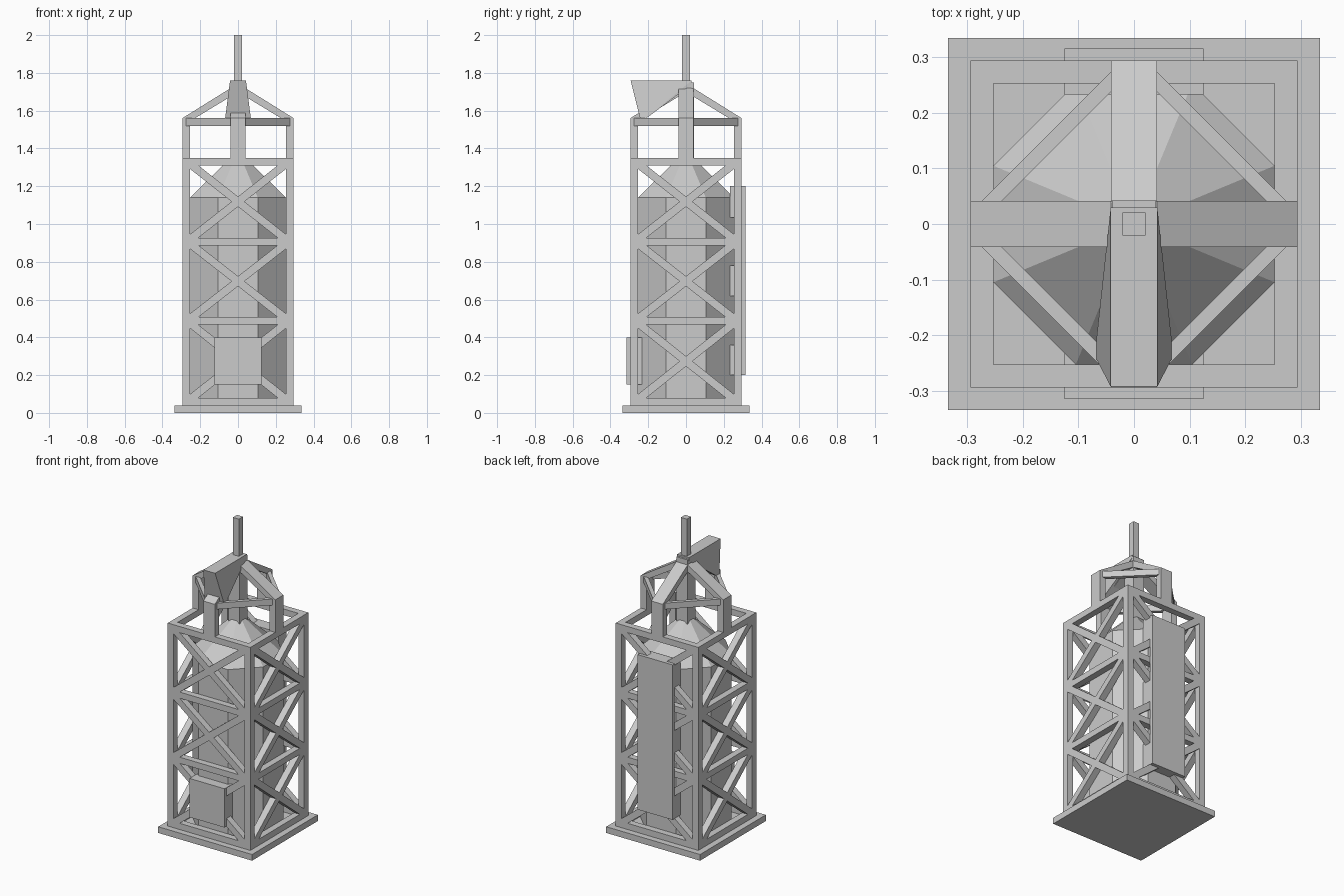
import bpy, bmesh
from math import pi, cos, atan2, hypot
from mathutils import Matrix, Vector

cube = bpy.data.objects.get("Cube")
if cube:
    bpy.data.objects.remove(cube, do_unlink=True)

grey = bpy.data.materials.new("light grey")
grey.use_nodes = True
grey.diffuse_color = (0.6, 0.6, 0.6, 1)
grey.node_tree.nodes["Principled BSDF"].inputs["Base Color"].default_value = (0.6, 0.6, 0.6, 1)


def finish(name, bm):
    bmesh.ops.recalc_face_normals(bm, faces=bm.faces)
    mesh = bpy.data.meshes.new(name)
    bm.to_mesh(mesh)
    bm.free()
    mesh.materials.append(grey)
    obj = bpy.data.objects.new(name, mesh)
    bpy.context.collection.objects.link(obj)
    return obj


def add_box(bm, lo, hi, matrix=Matrix()):
    lo, hi = Vector(lo), Vector(hi)
    local = Matrix.Translation((lo + hi) / 2) @ Matrix.Diagonal((*(hi - lo), 1))
    bmesh.ops.create_cube(bm, size=1, matrix=matrix @ local)


def box(name, lo, hi):
    bm = bmesh.new()
    add_box(bm, lo, hi)
    return finish(name, bm)


def extrude_profile(bm, points, half, matrix=Matrix()):
    # Profile in the y-z plane, given thickness along x
    face = bm.faces.new([bm.verts.new(matrix @ Vector((-half, y, z))) for y, z in points])
    out = bmesh.ops.extrude_face_region(bm, geom=[face])["geom"]
    moved = [v for v in out if isinstance(v, bmesh.types.BMVert)]
    bmesh.ops.translate(bm, verts=moved, vec=matrix.to_3x3() @ Vector((2 * half, 0, 0)))


quarter_turns = [Matrix.Rotation(i * pi / 2, 4, "Z") for i in range(4)]
OUT, IN = 0.295, 0.253
MID = (OUT + IN) / 2
rails = [0.06, 0.487, 0.907, 1.33]

box("base_plate", (-0.335, -0.335, 0), (0.335, 0.335, 0.04))

# Square lattice frame: posts, rails and crossed braces on each side
posts, rail_bm, braces = bmesh.new(), bmesh.new(), bmesh.new()
for turn in quarter_turns:
    add_box(posts, (IN, -OUT, 0.04), (OUT, -IN, 1.35), turn)
    for z in rails:
        add_box(rail_bm, (-IN, -OUT, z - 0.02), (IN, -IN, z + 0.02), turn)
    for low, high in zip(rails, rails[1:]):
        rise, run = high - low, 2 * MID - 0.01
        length = hypot(rise, run) - 0.03
        for side in (1, -1):
            place = (turn @ Matrix.Translation((0, -MID, (low + high) / 2))
                     @ Matrix.Rotation(side * atan2(rise, run), 4, "Y"))
            add_box(braces, (-length / 2, -0.021, -0.021), (length / 2, 0.021, 0.021), place)
finish("corner_posts", posts)
finish("frame_rails", rail_bm)
finish("cross_braces", braces)

# Eight-sided tank with a conical roof
radius = 0.253 / cos(pi / 8)
for name, bottom, top, tip in (("tank", 0.04, 1.14, radius), ("tank_roof", 1.14, 1.39, 0)):
    bm = bmesh.new()
    bmesh.ops.create_cone(bm, cap_ends=True, segments=8, radius1=radius, radius2=tip,
                          depth=top - bottom,
                          matrix=Matrix.Translation((0, 0, (top + bottom) / 2))
                          @ Matrix.Rotation(pi / 8, 4, "Z"))
    finish(name, bm)

# Upper crown: bent posts leaning in to the middle, joined by diagonal bars
crown, ties = bmesh.new(), bmesh.new()
bent = [(-IN, 1.34), (-OUT, 1.34), (-OUT, 1.56), (-0.03, 1.725), (-0.03, 1.68), (-IN, 1.545)]
for turn in quarter_turns:
    extrude_profile(crown, bent, 0.041, turn)
    diagonal = turn @ Matrix.Rotation(pi / 4, 4, "Z")
    add_box(ties, (-0.175, -0.223, 1.52), (0.175, -0.198, 1.56), diagonal)
finish("crown_arms", crown)
finish("crown_ties", ties)

box("centre_pole", (-0.04, -0.04, 1.25), (0.04, 0.042, 1.75))
box("mast", (-0.021, -0.021, 1.74), (0.021, 0.021, 2))

# Wedge-shaped hood overhanging the front
bm = bmesh.new()
for x, y, z in ((0.042, -0.293, 1.76), (0.042, 0.03, 1.76), (0.042, 0.03, 1.74),
                (0.068, -0.243, 1.56), (0.068, -0.21, 1.56)):
    for side in (1, -1):
        bm.verts.new((side * x, y, z))
bmesh.ops.convex_hull(bm, input=bm.verts)
bmesh.ops.dissolve_limit(bm, angle_limit=0.01, verts=bm.verts, edges=bm.edges)
finish("front_hood", bm)

# Control box on the front, notched panel on the back
box("front_box", (-0.125, -0.315, 0.15), (0.125, -0.233, 0.4))
bm = bmesh.new()
outline = [(0.316, 0.2), (0.316, 1.2)]
for low, high in ((1.035, 1.2), (0.62, 0.78), (0.2, 0.36)):
    if high < 1:
        outline.append((0.294, high))
    outline += [(0.233, high), (0.233, low)]
    if low > 0.5:
        outline.append((0.294, low))
extrude_profile(bm, outline, 0.125)
finish("back_panel", bm)
